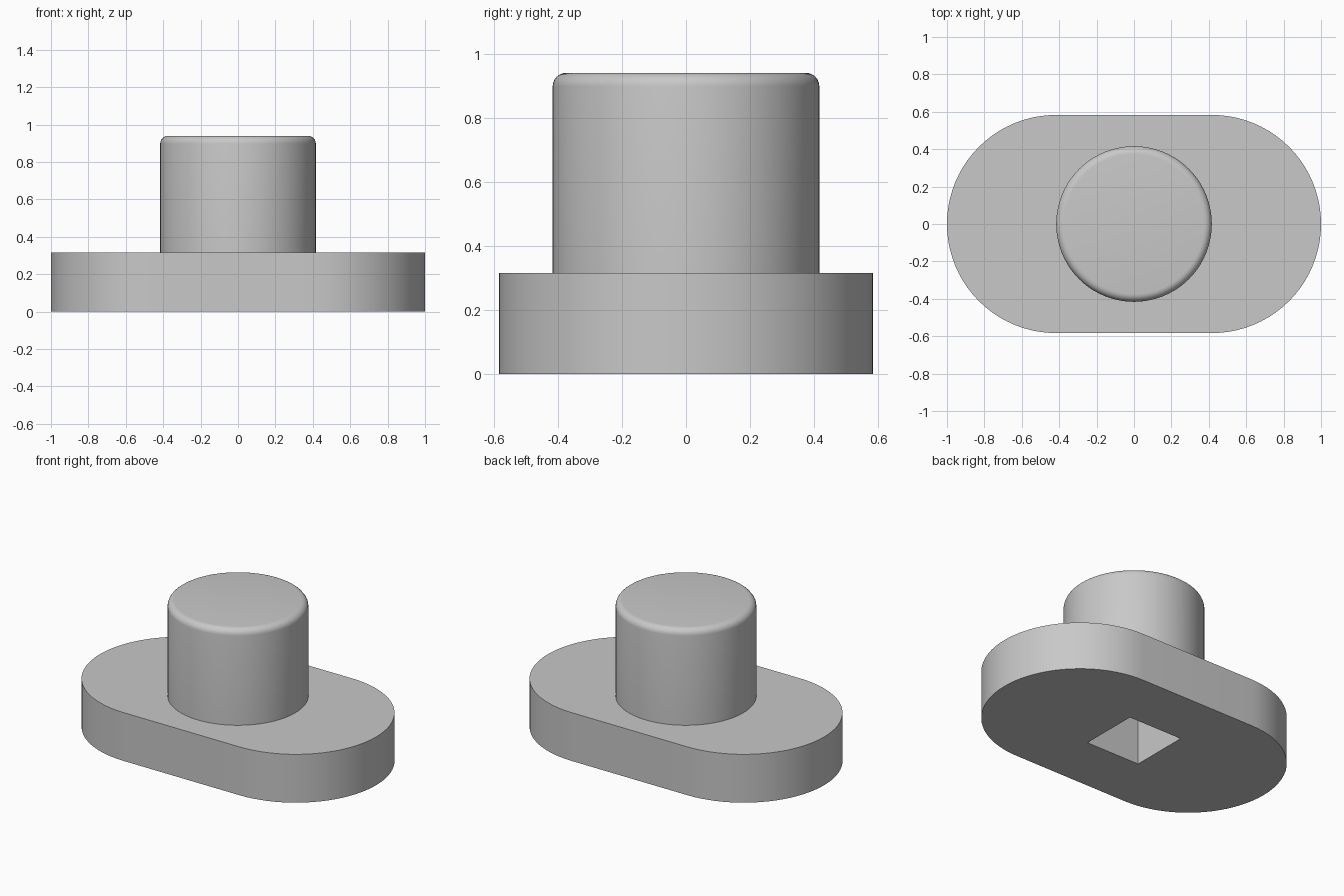
import bpy, bmesh, math

if "Cube" in bpy.data.objects:
    bpy.data.objects.remove(bpy.data.objects["Cube"])

PLATE_R, PLATE_HALF, PLATE_H = 0.583, 0.417, 0.315
POST_R, POST_TOP, RIM = 0.416, 0.94, 0.042
SOCKET, SOCKET_DEPTH = 0.39, 0.63

grey = bpy.data.materials.new("plain_grey")
grey.diffuse_color = (0.58, 0.58, 0.58, 1)
grey.use_nodes = True
grey.node_tree.nodes["Principled BSDF"].inputs["Base Color"].default_value = grey.diffuse_color


def prism(name, outline, z0, z1):
    """Extrude a closed xy outline from z0 to z1."""
    bm = bmesh.new()
    face = bm.faces.new([bm.verts.new((x, y, z0)) for x, y in outline])
    top = bmesh.ops.extrude_face_region(bm, geom=[face])["geom"]
    bmesh.ops.translate(bm, vec=(0, 0, z1 - z0),
                        verts=[v for v in top if isinstance(v, bmesh.types.BMVert)])
    bmesh.ops.recalc_face_normals(bm, faces=bm.faces)
    mesh = bpy.data.meshes.new(name)
    bm.to_mesh(mesh)
    bm.free()
    mesh.materials.append(grey)
    obj = bpy.data.objects.new(name, mesh)
    bpy.context.collection.objects.link(obj)
    return obj


def arc(cx, r, start, sweep, n):
    return [(cx + r * math.cos(start + sweep * i / n),
             r * math.sin(start + sweep * i / n)) for i in range(n + 1)]


def apply(obj, mod):
    bpy.context.view_layer.objects.active = obj
    bpy.ops.object.modifier_apply(modifier=mod.name)


def combine(obj, other, operation):
    mod = obj.modifiers.new(operation.lower(), "BOOLEAN")
    mod.operation, mod.object, mod.solver = operation, other, "EXACT"
    apply(obj, mod)
    bpy.data.objects.remove(other)


# Oblong base plate with rounded ends
body = prism("base_plate_with_post",
             arc(PLATE_HALF, PLATE_R, -math.pi / 2, math.pi, 40)
             + arc(-PLATE_HALF, PLATE_R, math.pi / 2, math.pi, 40), 0, PLATE_H)

# Round post with a rounded top rim
post = prism("post", arc(0, POST_R, 0, 2 * math.pi, 80)[:-1], 0.15, POST_TOP)
bm = bmesh.new()
bm.from_mesh(post.data)
rim = [e for e in bm.edges if all(v.co.z > POST_TOP - 0.001 for v in e.verts)]
bmesh.ops.bevel(bm, geom=rim, offset=RIM, segments=6, profile=0.5, affect="EDGES")
bm.to_mesh(post.data)
bm.free()
combine(body, post, "UNION")

# Square blind socket in the underside
h = SOCKET / 2
socket = prism("socket_cutter", [(-h, -h), (h, -h), (h, h), (-h, h)], -0.1, SOCKET_DEPTH)
combine(body, socket, "DIFFERENCE")

# Smooth curved walls, crisp edges
bpy.ops.object.select_all(action="DESELECT")
body.select_set(True)
bpy.context.view_layer.objects.active = body
bpy.ops.object.shade_smooth_by_angle(angle=math.radians(30))
